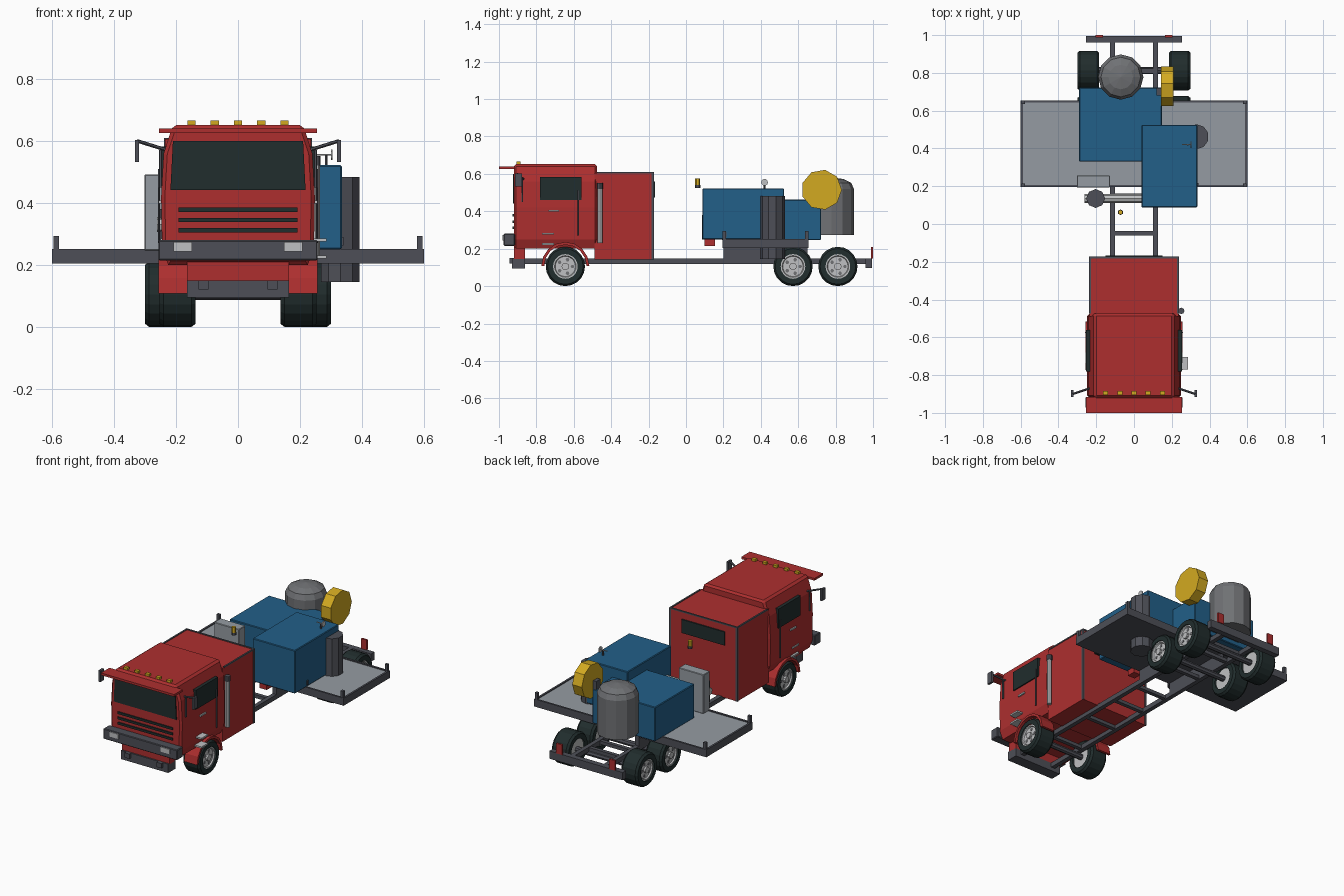
import bpy, bmesh, math
from mathutils import Vector, Matrix

old = bpy.data.objects.get("Cube")
if old:
    bpy.data.objects.remove(old, do_unlink=True)


def material(name, r, g, b):
    m = bpy.data.materials.new(name)
    m.use_nodes = True
    m.diffuse_color = (r, g, b, 1)
    m.node_tree.nodes["Principled BSDF"].inputs["Base Color"].default_value = (r, g, b, 1)
    return m


RED = material("red_paint", .42, .028, .028)
BLUE = material("blue_paint", .016, .115, .25)
YELLOW = material("yellow_paint", .65, .4, .015)
GREY = material("deck_grey", .30, .33, .36)
TANK = material("tank_grey", .16, .165, .175)
STEEL = material("dark_steel", .075, .078, .095)
BLACK = material("rubber_and_glass", .015, .026, .026)
LIGHT = material("light_metal", .52, .53, .54)


def finish(name, bm, mat, bevel=0):
    bmesh.ops.recalc_face_normals(bm, faces=bm.faces)
    me = bpy.data.meshes.new(name)
    bm.to_mesh(me)
    bm.free()
    ob = bpy.data.objects.new(name, me)
    bpy.context.collection.objects.link(ob)
    me.materials.append(mat)
    if bevel:
        mod = ob.modifiers.new("edge", "BEVEL")
        mod.width, mod.segments = bevel, 1
    return ob


def box(name, mat, xs, ys, zs, bevel=0):
    bm = bmesh.new()
    lo, hi = zip(xs, ys, zs)
    bmesh.ops.create_cube(bm, size=1)
    for v in bm.verts:
        v.co = [hi[i] if v.co[i] > 0 else lo[i] for i in range(3)]
    return finish(name, bm, mat, bevel)


def pair(name, mat, xs, ys, zs, bevel=0):
    for s, side in ((1, "left"), (-1, "right")):
        box(side + "_" + name, mat, sorted(s * x for x in xs), ys, zs, bevel)


def rod(name, mat, a, b, r, sides=8, r2=None):
    a, b = Vector(a), Vector(b)
    d = b - a
    bm = bmesh.new()
    rot = Vector((0, 0, 1)).rotation_difference(d).to_matrix().to_4x4()
    bmesh.ops.create_cone(bm, cap_ends=True, segments=sides, radius1=r,
                          radius2=r if r2 is None else r2, depth=d.length,
                          matrix=Matrix.Translation((a + b) / 2) @ rot)
    return finish(name, bm, mat)


def extrude(name, mat, points, axis, start, end):
    """Extrude a 2D outline along x (points are y, z) or y (points are x, z)."""
    bm = bmesh.new()
    place = (lambda p: (start, *p)) if axis == "x" else (lambda p: (p[0], start, p[1]))
    face = bm.faces.new([bm.verts.new(place(p)) for p in points])
    out = bmesh.ops.extrude_face_region(bm, geom=[face])["geom"]
    step = (end - start, 0, 0) if axis == "x" else (0, end - start, 0)
    bmesh.ops.translate(bm, vec=step, verts=[v for v in out if isinstance(v, bmesh.types.BMVert)])
    return finish(name, bm, mat)


def lathe(name, mat, profile, origin, sides, axis="z"):
    bm = bmesh.new()
    vs = [bm.verts.new((r, 0, h)) for r, h in profile]
    es = [bm.edges.new(p) for p in zip(vs, vs[1:])]
    bmesh.ops.spin(bm, geom=vs + es, cent=(0, 0, 0), axis=(0, 0, 1), angle=math.tau, steps=sides)
    bmesh.ops.remove_doubles(bm, verts=bm.verts, dist=.0005)
    if axis != "z":
        turn = math.pi / 2 if axis == "x" else -math.pi / 2
        bmesh.ops.rotate(bm, verts=bm.verts, matrix=Matrix.Rotation(turn, 3, "Y"))
    bmesh.ops.translate(bm, verts=bm.verts, vec=origin)
    return finish(name, bm, mat)


# Chassis
pair("chassis_rail", STEEL, (.1, .127), (-.9, .97), (.118, .147))
for i, y in enumerate((-.6, -.3, -.05, .15, .45, .7, .81)):
    box(f"cross_member_{i}", STEEL, (-.1, .1), (y - .012, y + .012), (.122, .143))
box("rear_bar", STEEL, (-.255, .255), (.96, .995), (.098, .147))
pair("tail_light", RED, (.165, .205), (.988, 1), (.147, .21))

# Wheels
TYRE = [(.066, -.058), (.095, -.058), (.105, -.045), (.105, .045), (.095, .058), (.066, .058)]
HUB = [(0, -.05), (.067, -.05), (.067, .052), (.058, .052), (.054, .044), (0, .044)]
for axle, y, x in (("front", -.645, .195), ("middle", .572, .242), ("rear", .812, .242)):
    rod(axle + "_axle", STEEL, (-x, y, .105), (x, y, .105), .018)
    for s, side in ((1, "left"), (-1, "right")):
        name = f"{side}_{axle}"
        c = (s * x, y, .105)
        lathe(name + "_tyre", BLACK, TYRE, c, 20, "x" if s > 0 else "-x")
        lathe(name + "_hub", LIGHT, HUB, c, 20, "x" if s > 0 else "-x")
        o = s * (x + .044)
        rod(name + "_cap", LIGHT, (o, y, .105), (o + s * .014, y, .105), .02, 10)
        for k in range(5):
            t = math.tau * k / 5
            p = (o + s * .001, y + .038 * math.cos(t), .105 + .038 * math.sin(t))
            rod(f"{name}_hole_{k}", TANK, p, (p[0] + s * .002, p[1], p[2]), .01, 6)

# Cab
half = [(.21, .652), (.24, .56), (.248, .42), (.245, .25), (.225, .2)]
cab = extrude("cab", RED, half + [(-x, z) for x, z in reversed(half)], "y", -.92, -.475)
bev = cab.modifiers.new("edge", "BEVEL")
bev.width, bev.segments, bev.limit_method, bev.angle_limit = .012, 1, "ANGLE", 1.2
box("sun_visor", RED, (-.255, .255), (-1, -.915), (.626, .64))
extrude("windscreen", BLACK, [(-.218, .442), (.218, .442), (.21, .6), (-.21, .6)], "y", -.926, -.918)
for i, z in enumerate((.378, .345, .312)):
    box(f"grille_slot_{i}", BLACK, (-.192, .192), (-.927, -.918), (z - .007, z + .007))
for i in range(5):
    x = (i - 2) * .075
    box(f"roof_marker_{i}", YELLOW, (x - .013, x + .013), (-.905, -.885), (.65, .666))
box("bumper", STEEL, (-.257, .257), (-.975, -.915), (.215, .28), .004)
pair("headlight", LIGHT, (.148, .208), (-.981, -.974), (.244, .274))
box("front_apron", RED, (-.165, .165), (-.92, -.86), (.145, .21))
box("lower_valance", STEEL, (-.165, .165), (-.93, -.86), (.095, .15))
pair("tow_point", STEEL, (.095, .128), (-.945, -.925), (.12, .15))

# Front mudguards: half rings over the wheels
ring = [(r, k) for r, ks in ((.128, range(9)), (.113, range(8, -1, -1))) for k in ks]
arch = [(-.645 + r * math.cos(math.pi * k / 8), .108 + r * math.sin(math.pi * k / 8)) for r, k in ring]
for s, side in ((1, "left"), (-1, "right")):
    extrude(side + "_mudguard", RED, arch, "x", s * .165, s * .256)
    # Cab side fittings
    lean = [(-.78, .46), (-.56, .46), (-.56, .582), (-.78, .582)]
    extrude(side + "_side_window", BLACK, lean, "x", s * .232, s * .253)
    rod(side + "_grab_rail", STEEL, (s * .255, -.575, .27), (s * .255, -.575, .51), .004, 6)
    box(side + "_door_handle", LIGHT, sorted((s * .24, s * .256)), (-.735, -.68), (.398, .408))
    rod(side + "_mirror_arm", STEEL, (s * .235, -.87, .572), (s * .325, -.9, .6), .006, 6)
    rod(side + "_mirror_stay", STEEL, (s * .25, -.875, .57), (s * .25, -.875, .45), .005, 6)
    box(side + "_mirror", STEEL, sorted((s * .319, s * .333)), (-.915, -.878), (.532, .603))
    for z in (.225, .28):
        w = .285 if s > 0 else .25
        box(f"{side}_step_{int(z * 1000)}", LIGHT, sorted((s * .22, s * w)), (-.77, -.705), (z - .005, z + .005))

# Sleeper body with dark edge trim
box("sleeper", RED, (-.235, .235), (-.49, -.175), (.142, .606))
pair("rear_corner_trim", STEEL, (.226, .238), (-.184, -.172), (.142, .61))
pair("roof_edge_trim", STEEL, (.228, .238), (-.475, -.172), (.602, .61))
box("rear_roof_trim", STEEL, (-.238, .238), (-.182, -.172), (.602, .61))
box("rear_window", BLACK, (-.15, .15), (-.176, -.167), (.475, .56))

# Exhaust stack
rod("exhaust_stack", LIGHT, (.25, -.46, .23), (.25, -.46, .53), .014)
rod("exhaust_tip", STEEL, (.25, -.46, .52), (.25, -.46, .552), .017)

# Wide deck with rim and corner stakes
box("deck_frame", STEEL, (-.595, .595), (.2, .65), (.205, .242))
box("deck_floor", GREY, (-.588, .588), (.207, .643), (.24, .246))
pair("deck_side_rim", STEEL, (.588, .6), (.195, .655), (.205, .252))
box("deck_front_rim", STEEL, (-.6, .6), (.195, .207), (.205, .252))
box("deck_rear_rim", STEEL, (-.6, .6), (.643, .655), (.205, .252))
for y in (.205, .645):
    pair(f"stake_{int(y * 1000)}", STEEL, (.578, .596), (y - .009, y + .009), (.24, .294))
pair("deck_bearer", STEEL, (.1, .127), (.2, .65), (.147, .206))

# Blue equipment housings
box("tall_housing", BLUE, (.04, .335), (.088, .525), (.25, .522), .004)
box("low_housing", BLUE, (-.29, .148), (.33, .722), (.246, .462), .004)
for y in (.21, .5):
    box(f"housing_latch_{int(y * 100)}", STEEL, (.332, .341), (y - .006, y + .006), (.262, .29))
rod("housing_vent_pipe", STEEL, (.285, .42, .52), (.285, .42, .555), .005, 6)
rod("housing_vent_cap", LIGHT, (.255, .42, .555), (.302, .42, .555), .003, 6)
rod("vent_disc", LIGHT, (.3, .42, .555), (.305, .42, .555), .018, 10)

# Tanks, drum and control box
rod("side_cylinder", STEEL, (.33, .462, .145), (.33, .462, .483), .066, 10)
lathe("rear_tank", TANK, [(0, .274), (.12, .274), (.12, .52), (.105, .552), (.065, .572), (0, .582)],
      (-.07, .778, 0), 12)
rod("hose_drum", YELLOW, (.143, .725, .515), (.21, .725, .515), .108, 9)
box("drum_bracket", STEEL, (.12, .146), (.68, .72), (.4, .515))
box("control_box", GREY, (-.302, -.128), (.192, .257), (.246, .492), .003)

# Pipework and beacon between body and deck
rod("cross_pipe", LIGHT, (-.262, .135, .33), (.06, .135, .33), .024)
rod("pipe_valve", STEEL, (-.203, .135, .25), (-.203, .135, .38), .05, 8)
box("red_valve_block", RED, (.08, .13), (.1, .155), (.215, .252))
rod("beacon_base", STEEL, (-.072, .062, .525), (-.072, .062, .54), .015, 6)
rod("beacon_lamp", YELLOW, (-.072, .062, .54), (-.072, .062, .575), .013, 6)
